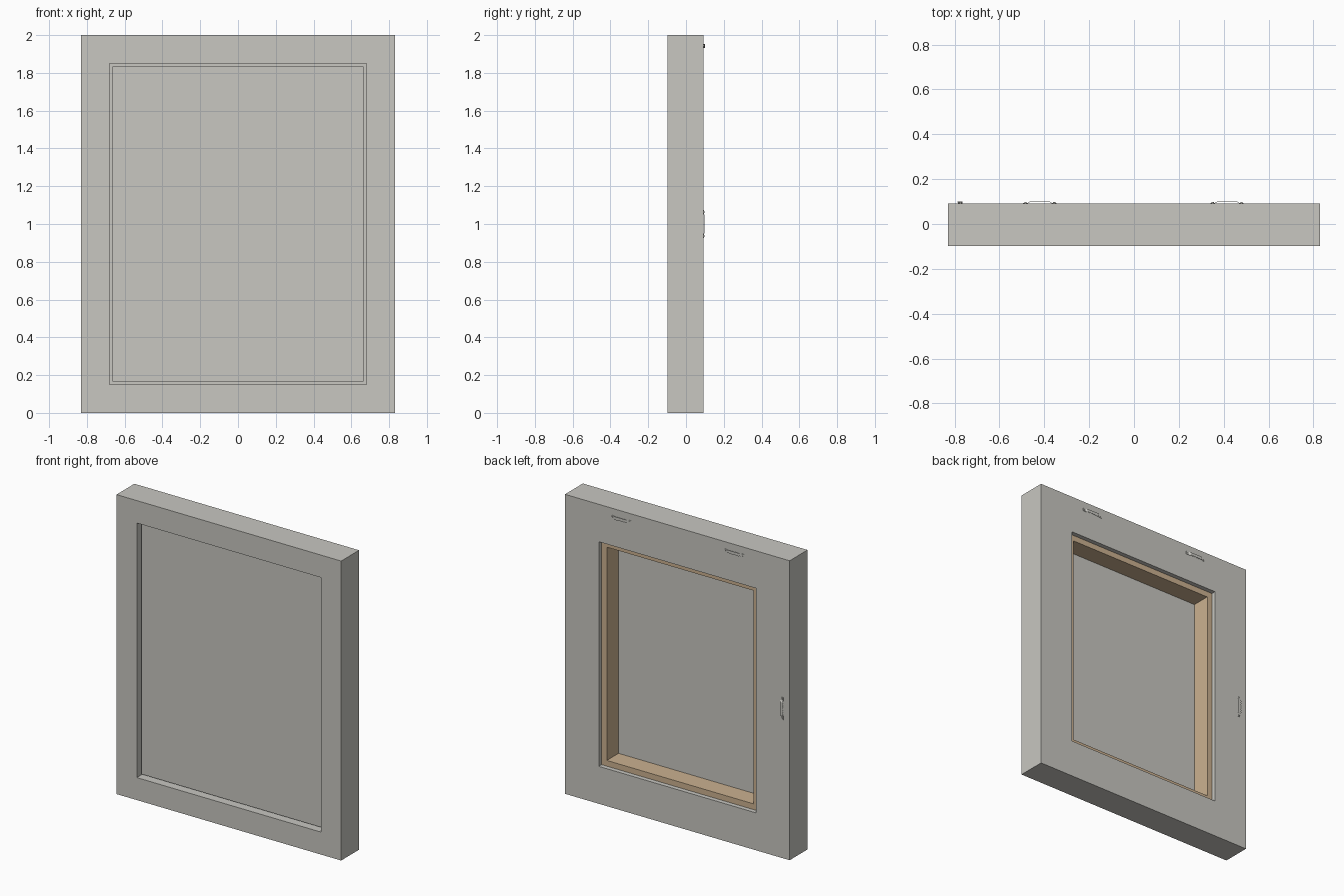
import bpy, bmesh, math
from mathutils import Matrix, Vector

if "Cube" in bpy.data.objects:
    bpy.data.objects.remove(bpy.data.objects["Cube"])

HALF_X, HALF_Z = 0.83, 1.0
BACK_Y = 0.092


def material(name, rgb):
    m = bpy.data.materials.new(name)
    m.diffuse_color = (*rgb, 1)
    m.use_nodes = True
    m.node_tree.nodes["Principled BSDF"].inputs["Base Color"].default_value = m.diffuse_color
    return m


GREY = material("warm grey", (0.578, 0.571, 0.533))
WOOD = material("pale wood", (0.597, 0.440, 0.279))


def finish(bm, name, mat):
    bmesh.ops.recalc_face_normals(bm, faces=bm.faces)
    mesh = bpy.data.meshes.new(name)
    bm.to_mesh(mesh)
    bm.free()
    mesh.materials.append(mat)
    ob = bpy.data.objects.new(name, mesh)
    bpy.context.collection.objects.link(ob)
    return ob


def rect_sweep(name, profile, mat, closed=True):
    """Sweep (inset, y) profile round the picture rectangle; cap the ends if open."""
    bm = bmesh.new()
    loops = []
    for inset, y in profile:
        hx, hz = HALF_X - inset, HALF_Z - inset
        loops.append([bm.verts.new((sx * hx, y, 1 + sz * hz))
                      for sx, sz in ((-1, -1), (1, -1), (1, 1), (-1, 1))])
    count = len(loops)
    for i in range(count if closed else count - 1):
        a, b = loops[i], loops[(i + 1) % count]
        for k in range(4):
            n = (k + 1) % 4
            bm.faces.new((a[k], a[n], b[n], b[k]))
    if not closed:
        bm.faces.new(loops[0])
        bm.faces.new(loops[-1])
    return finish(bm, name, mat)


# outer frame with a rebate and a rear ledge
rect_sweep("frame", [(0, -0.097), (0, BACK_Y), (0.25, BACK_Y), (0.25, 0.062),
                     (0.15, 0.062), (0.15, -0.097)], GREY)
# canvas tray wrapped round the stretcher
rect_sweep("canvas", [(0.165, -0.066), (0.165, 0.061), (0.168, 0.061),
                      (0.168, -0.063)], GREY, closed=False)
# wooden stretcher bars behind the canvas
rect_sweep("stretcher", [(0.1685, -0.0625), (0.1685, 0.0615), (0.288, 0.0615),
                         (0.288, -0.0625)], WOOD)


def hanger(name, x, z, angle):
    """Bent toothed strip, raised in the middle, with a pin at each end."""
    bm = bmesh.new()
    teeth = [(-0.044 + 0.008 * i, 0.006, -0.012 if i % 2 else -0.007) for i in range(12)]
    path = [(-0.074, 0, -0.009), (-0.054, 0, -0.009), *teeth,
            (0.054, 0, -0.009), (0.074, 0, -0.009)]
    rows = [[bm.verts.new(c) for c in ((u, h, low), (u, h, 0.011),
                                       (u, h + 0.0022, 0.011), (u, h + 0.0022, low))]
            for u, h, low in path]
    for a, b in zip(rows, rows[1:]):
        for k in range(4):
            n = (k + 1) % 4
            bm.faces.new((a[k], a[n], b[n], b[k]))
    bm.faces.new(rows[0])
    bm.faces.new(rows[-1])
    for s in (-1, 1):
        bmesh.ops.create_cone(bm, cap_ends=True, segments=12, radius1=0.005, radius2=0.005,
                              depth=0.004, matrix=Matrix.Translation((s * 0.064, 0.003, 0.001))
                              @ Matrix.Rotation(math.pi / 2, 4, 'X'))
    bm.transform(Matrix.Translation(Vector((x, BACK_Y, z))) @ Matrix.Rotation(angle, 4, 'Y'))
    finish(bm, name, GREY)


# two hangers on the top rail, one on the side rail
hanger("top_hanger_left", -0.42, 1.943, 0)
hanger("top_hanger_right", 0.415, 1.943, 0)
hanger("side_hanger", -0.775, 1.0, math.pi / 2)
